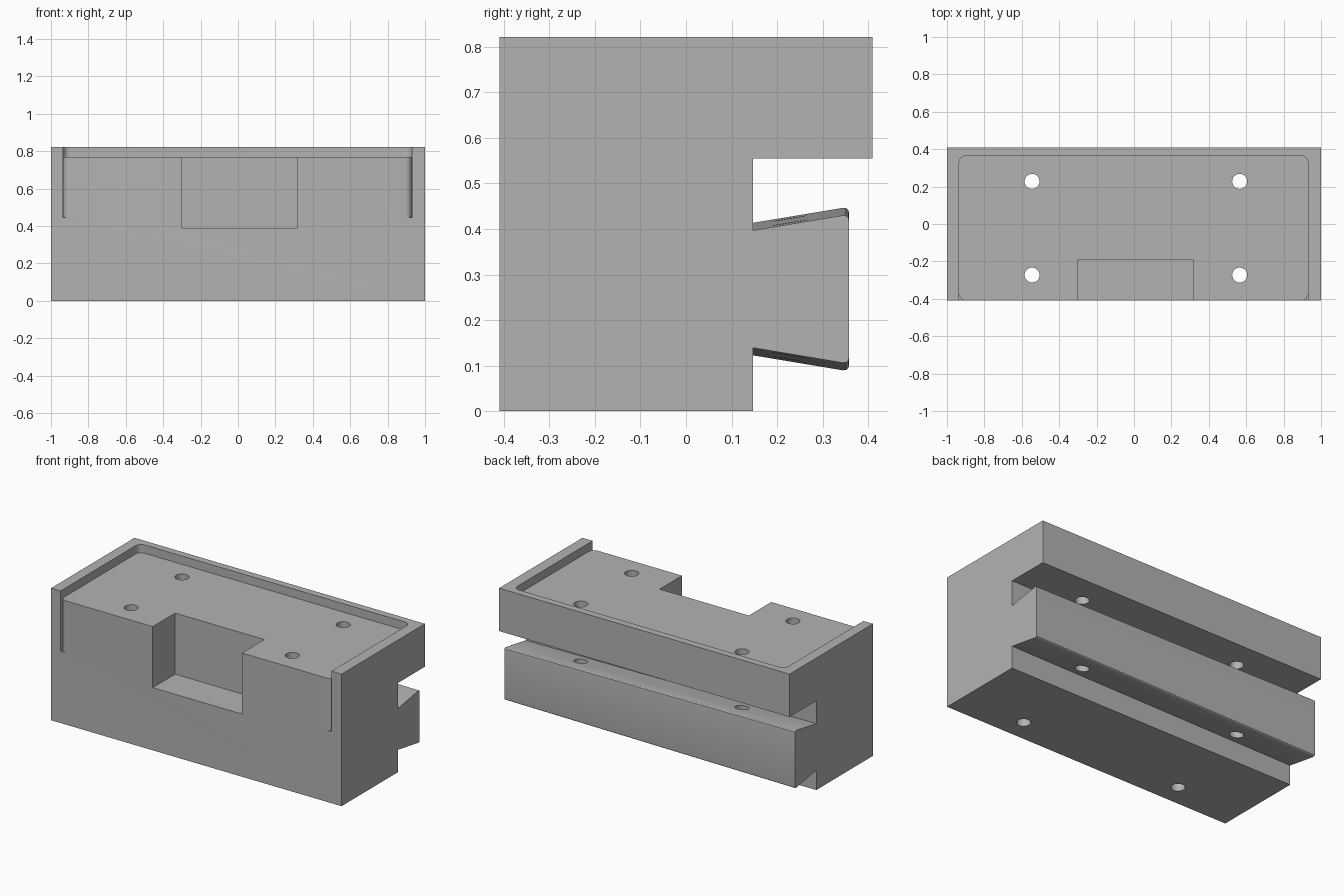
import bpy, bmesh
from math import cos, sin, pi, radians

if "Cube" in bpy.data.objects:
    bpy.data.objects.remove(bpy.data.objects["Cube"])

grey = bpy.data.materials.new("plain_grey")
grey.use_nodes = True
colour = (0.45, 0.45, 0.45, 1)
grey.diffuse_color = colour
grey.node_tree.nodes["Principled BSDF"].inputs["Base Color"].default_value = colour


def loft(name, ring_a, ring_b):
    """Closed solid between two matching rings of 3D points."""
    bm = bmesh.new()
    a = [bm.verts.new(p) for p in ring_a]
    b = [bm.verts.new(p) for p in ring_b]
    bm.faces.new(a)
    bm.faces.new(b)
    for i in range(len(a)):
        j = (i + 1) % len(a)
        bm.faces.new((a[i], a[j], b[j], b[i]))
    bmesh.ops.recalc_face_normals(bm, faces=bm.faces[:])
    mesh = bpy.data.meshes.new(name)
    bm.to_mesh(mesh)
    bm.free()
    mesh.materials.append(grey)
    obj = bpy.data.objects.new(name, mesh)
    bpy.context.collection.objects.link(obj)
    return obj


def prism(name, outline, z0, z1):
    return loft(name, [(x, y, z0) for x, y in outline], [(x, y, z1) for x, y in outline])


def arc(cx, cy, r, start, end, steps=8):
    return [(cx + r * cos(radians(start + (end - start) * i / steps)),
             cy + r * sin(radians(start + (end - start) * i / steps)))
            for i in range(steps + 1)]


def side_profile(x, grow):
    """Body outline with the rear dovetail, widened by grow."""
    mid = 0.268
    half = [(0.147, 0.129), (0.345, 0.162), (0.352, 0.161), (0.357, 0.157), (0.358, 0.150)]
    lower = [(y, mid - h - grow) for y, h in half]
    upper = [(y, mid + h + grow) for y, h in reversed(half)]
    pts = [(-0.41, 0), (0.147, 0)] + lower + upper
    pts += [(0.147, 0.555), (0.41, 0.555), (0.41, 0.822), (-0.41, 0.822)]
    return [(x, y, z) for y, z in pts]


# Body whose dovetail tapers from one end to the other
body = loft("mounting_block", side_profile(-1, 0.0165), side_profile(1, 0))

# Shallow top tray, open at the front
x0, x1, r = -0.935, 0.93, 0.037
tray = [(x0, -0.5), (x1, -0.5)] + arc(x1 - r, 0.365 - r, r, 0, 90) + arc(x0 + r, 0.365 - r, r, 90, 180)
cutters = [prism("tray_cutter", tray, 0.77, 0.95)]

# Rounded slits beside the front corners
left_slit = arc(x0 + r, -0.41 + r, r, 180, 270) + [(x0 + r, -0.5), (x0, -0.5)]
right_slit = arc(x1 - r, -0.41 + r, r, 0, -90) + [(x1 - r, -0.5), (x1, -0.5)]
for outline in (left_slit, right_slit):
    cutters.append(prism("slit_cutter", outline, 0.445, 0.9))

# Front notch
notch = [(-0.3, -0.5), (0.315, -0.5), (0.315, -0.19), (-0.3, -0.19)]
cutters.append(prism("notch_cutter", notch, 0.39, 1.0))

# Four vertical through holes
for x in (-0.545, 0.565):
    for y in (-0.273, 0.228):
        cutters.append(prism("hole_cutter", arc(x, y, 0.04, 0, 348.75, 31), -0.1, 1.1))

for cutter in cutters:
    mod = body.modifiers.new(cutter.name, "BOOLEAN")
    mod.operation = "DIFFERENCE"
    mod.solver = "EXACT"
    mod.object = cutter
    cutter.hide_render = True

# Bake the cuts and drop the cutters
bpy.ops.object.select_all(action="DESELECT")
bpy.context.view_layer.objects.active = body
body.select_set(True)
for mod in list(body.modifiers):
    bpy.ops.object.modifier_apply(modifier=mod.name)
for cutter in cutters:
    bpy.data.objects.remove(cutter)
bpy.ops.object.shade_smooth_by_angle(angle=radians(30))
